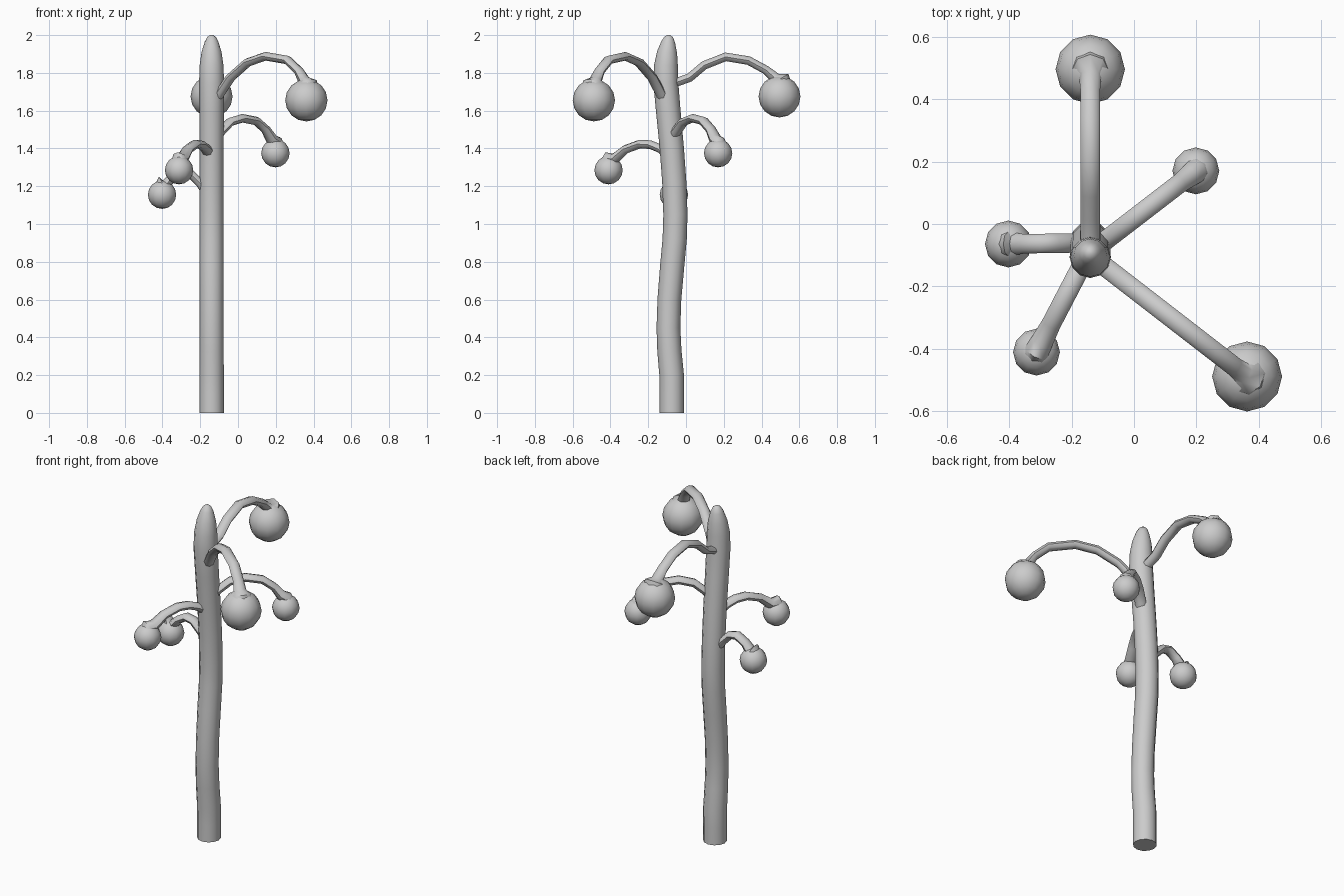
import bpy, bmesh
from mathutils import Vector, Matrix
from math import cos, sin, pi, radians

if "Cube" in bpy.data.objects:
    bpy.data.objects.remove(bpy.data.objects["Cube"])


def finish(bm, name, angle):
    bmesh.ops.recalc_face_normals(bm, faces=bm.faces[:])
    me = bpy.data.meshes.new(name)
    bm.to_mesh(me)
    bm.free()
    ob = bpy.data.objects.new(name, me)
    bpy.context.collection.objects.link(ob)
    bpy.ops.object.select_all(action='DESELECT')
    bpy.context.view_layer.objects.active = ob
    ob.select_set(True)
    bpy.ops.object.shade_smooth_by_angle(angle=radians(angle))
    return ob


def tube(name, pts, radii, side, n):
    """Capped tube through pts; radii are (sideways, upright) pairs."""
    bm = bmesh.new()
    rings = []
    for i, p in enumerate(pts):
        a, b = pts[max(i - 1, 0)], pts[min(i + 1, len(pts) - 1)]
        up = side.cross((b - a).normalized())
        w, h = radii[i]
        rings.append([bm.verts.new(p + side * w * cos(2 * pi * k / n) + up * h * sin(2 * pi * k / n))
                      for k in range(n)])
    for r, s in zip(rings, rings[1:]):
        for k in range(n):
            bm.faces.new((r[k], r[(k + 1) % n], s[(k + 1) % n], s[k]))
    bm.faces.new(rings[0])
    bm.faces.new(rings[-1])
    return finish(bm, name, 50)


# Trunk: gently swaying stem with a rounded tip (y, z, radius)
trunk = [(-.075, 0, .065), (-.075, .1, .065), (-.076, .2, .065), (-.088, .33, .064), (-.093, .45, .063),
         (-.088, .6, .063), (-.073, .78, .064), (-.06, .92, .064), (-.056, 1.05, .064),
         (-.062, 1.22, .064), (-.075, 1.4, .064), (-.094, 1.6, .065), (-.107, 1.75, .066),
         (-.106, 1.84, .063), (-.1, 1.91, .053), (-.094, 1.965, .036), (-.091, 1.99, .023), (-.09, 2, .008)]
tube("trunk", [Vector((-.14, y, z)) for y, z, r in trunk], [(r, r) for y, z, r in trunk],
     Vector((1, 0, 0)), 12)

# Branches: root xy, ball centre, ball radius, arch profile (fraction outward, z)
branches = {
    "back": ((-.14, -.1), (-.14, .495, 1.675), .111,
             [(0, 1.72), (.06, 1.745), (.2, 1.775), (.33, 1.84), (.52, 1.885), (.725, 1.865), (.88, 1.815), (.965, 1.77)]),
    "front_right": ((-.14, -.1), (.362, -.488, 1.655), .112,
                    [(0, 1.63), (.1, 1.70), (.2, 1.775), (.38, 1.855), (.57, 1.888), (.8, 1.868), (.92, 1.81), (.975, 1.76)]),
    "back_right": ((-.14, -.09), (.198, .17, 1.375), .075,
                   [(0, 1.44), (.16, 1.495), (.29, 1.54), (.485, 1.56), (.7, 1.545), (.85, 1.5), (.94, 1.45)]),
    "front_left": ((-.14, -.08), (-.312, -.41, 1.285), .075,
                   [(0, 1.36), (.18, 1.4), (.33, 1.42), (.5, 1.423), (.73, 1.395), (.9, 1.345)]),
    "left": ((-.14, -.06), (-.402, -.064, 1.155), .075,
             [(0, 1.14), (.23, 1.215), (.42, 1.265), (.6, 1.275), (.8, 1.245), (.93, 1.205)]),
}
for key, (root, ball, r, prof) in branches.items():
    a, c = Vector((*root, 0)), Vector(ball)
    d = Vector((c.x - a.x, c.y - a.y, 0))
    side = d.normalized().cross(Vector((0, 0, 1)))
    pts = [a + d * t + Vector((0, 0, z)) for t, z in prof]
    radii = [(.031, .023)] * (len(prof) - 1) + [(.036, .03)]
    radii[0] = (.034, .034)
    # flared cap sitting on the ball
    pts += [c + Vector((0, 0, r * .82)), c + Vector((0, 0, r * .55))]
    radii += [(r * .52, r * .5), (r * .6, r * .6)]
    tube("branch_" + key, pts, radii, side, 8)
    # hanging ball
    bm = bmesh.new()
    bmesh.ops.create_uvsphere(bm, u_segments=12, v_segments=8, radius=r, matrix=Matrix.Translation(c))
    finish(bm, "ball_" + key, 60)
